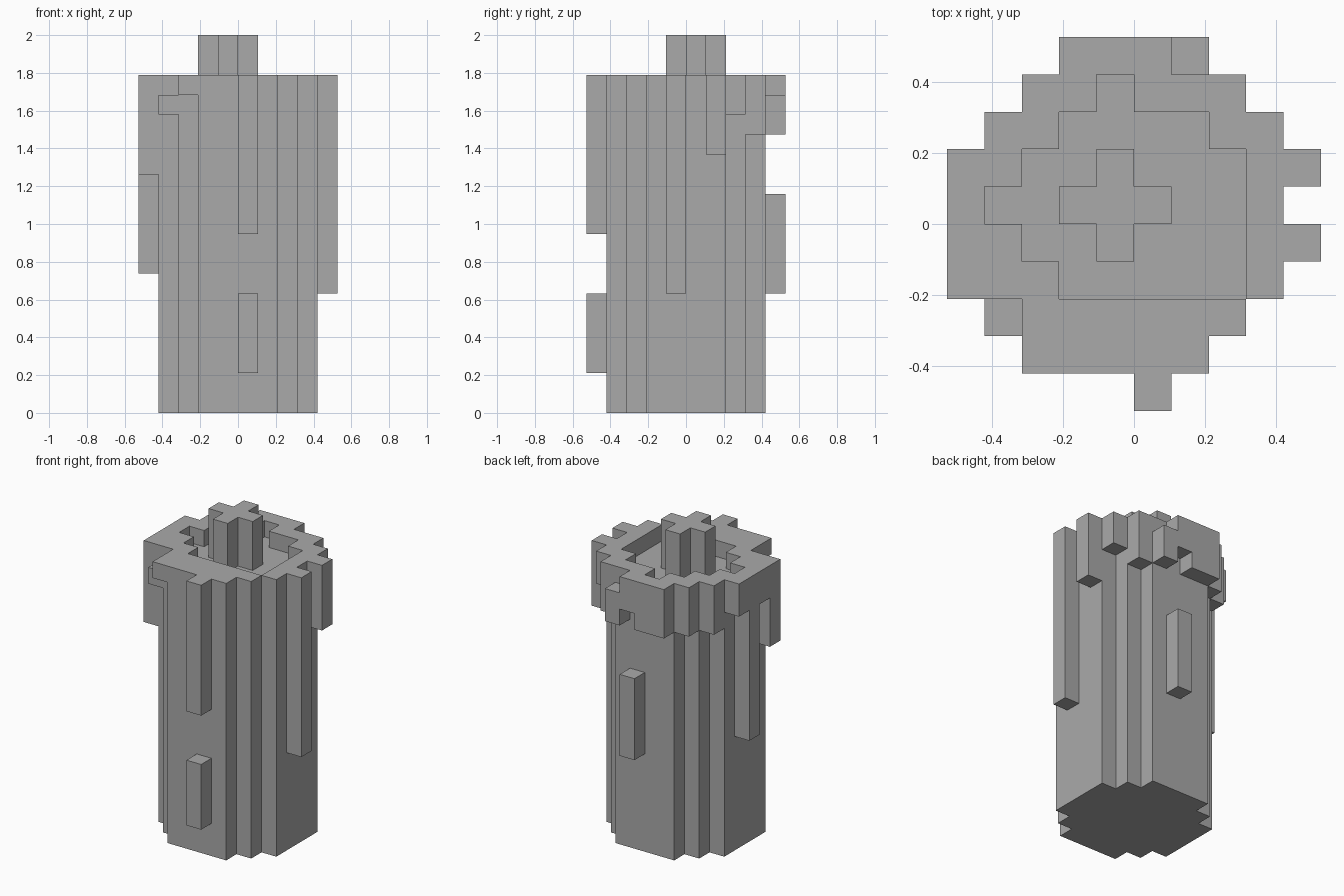
import bpy
import bmesh
from mathutils import Vector

U = 2 / 19          # block size
RIM_TOP = 17        # heights counted in blocks
FLOOR = 16
WICK_TOP = 19

cube = bpy.data.objects.get("Cube")
if cube:
    bpy.data.objects.remove(cube, do_unlink=True)

wax = bpy.data.materials.new("grey wax")
wax.use_nodes = True
grey = (0.4, 0.4, 0.4, 1)
wax.diffuse_color = grey
wax.node_tree.nodes["Principled BSDF"].inputs["Base Color"].default_value = grey


def column(x, y, low, high):
    """Blocks of one upright column."""
    return {(x, y, z) for z in range(low, high)}


def row(y, first, end, low, high):
    """Side by side columns along x."""
    return set().union(*(column(x, y, low, high) for x in range(first, end)))


# Candle body: a stepped round plan
body = set()
for y in range(-4, 4):
    step = max(0, y - 1, -2 - y)
    body |= row(y, step - 4, 4 - step, 0, RIM_TOP)

# Melted hollow in the top
hollow = column(-4, 0, FLOOR, RIM_TOP) | column(-1, 3, FLOOR, RIM_TOP)
for y, first, end in ((-2, -2, 3), (-1, -3, 3), (0, -3, 3), (1, -3, 3), (2, -2, 2)):
    hollow |= row(y, first, end, FLOOR, RIM_TOP)
body -= hollow

# Wick with a plus-shaped section
wick = set()
for dx, dy in ((0, 0), (1, 0), (-1, 0), (0, 1), (0, -1)):
    wick |= column(dx - 1, dy, FLOOR, WICK_TOP)

# Overhanging wax around the back and right edges
rim = row(4, -2, 0, 14, RIM_TOP) | column(0, 4, 15, RIM_TOP) | column(1, 4, 14, 16)
rim |= column(-3, 3, 14, RIM_TOP) | column(2, 3, 14, RIM_TOP)
rim |= column(-4, 2, 14, RIM_TOP) | column(3, 2, 15, RIM_TOP)
rim |= column(-5, 1, 15, RIM_TOP) | column(-5, -1, 15, RIM_TOP)
rim |= column(-3, -4, 16, RIM_TOP) | column(-4, -3, 15, 16)

parts = {
    "candle_body": body,
    "wick": wick,
    "wax_rim": rim,
    "front_drip": column(0, -5, 9, RIM_TOP),
    "front_drop": column(0, -5, 2, 6),
    "back_drop": column(0, 4, 6, 11),
    "left_long_drip": column(4, -1, 6, RIM_TOP),
    "left_short_drip": column(4, 1, 13, RIM_TOP),
    "right_long_drip": column(-5, 0, 7, RIM_TOP),
    "right_short_drip": column(-5, -2, 12, RIM_TOP),
}
filled = set().union(*parts.values())


def build(name, blocks):
    """Mesh the exposed sides of the blocks and merge flat areas."""
    bm = bmesh.new()
    for block in sorted(blocks):
        for axis in range(3):
            for sign in (-1, 1):
                normal = Vector((0, 0, 0))
                normal[axis] = sign
                beside = tuple(int(b + n) for b, n in zip(block, normal))
                if beside in filled:
                    continue
                a = Vector((0, 0, 0))
                a[(axis + 1) % 3] = 0.5
                b = normal.cross(a)
                mid = Vector(block) + Vector((0.5, 0.5, 0.5)) + normal / 2
                corners = (mid - a - b, mid + a - b, mid + a + b, mid - a + b)
                bm.faces.new([bm.verts.new(c * U) for c in corners])
    bmesh.ops.remove_doubles(bm, verts=bm.verts, dist=U / 100)
    bmesh.ops.dissolve_limit(bm, angle_limit=0.01, verts=bm.verts, edges=bm.edges)
    mesh = bpy.data.meshes.new(name)
    bm.to_mesh(mesh)
    bm.free()
    mesh.materials.append(wax)
    bpy.context.scene.collection.objects.link(bpy.data.objects.new(name, mesh))


for part_name, part_blocks in parts.items():
    build(part_name, part_blocks)
